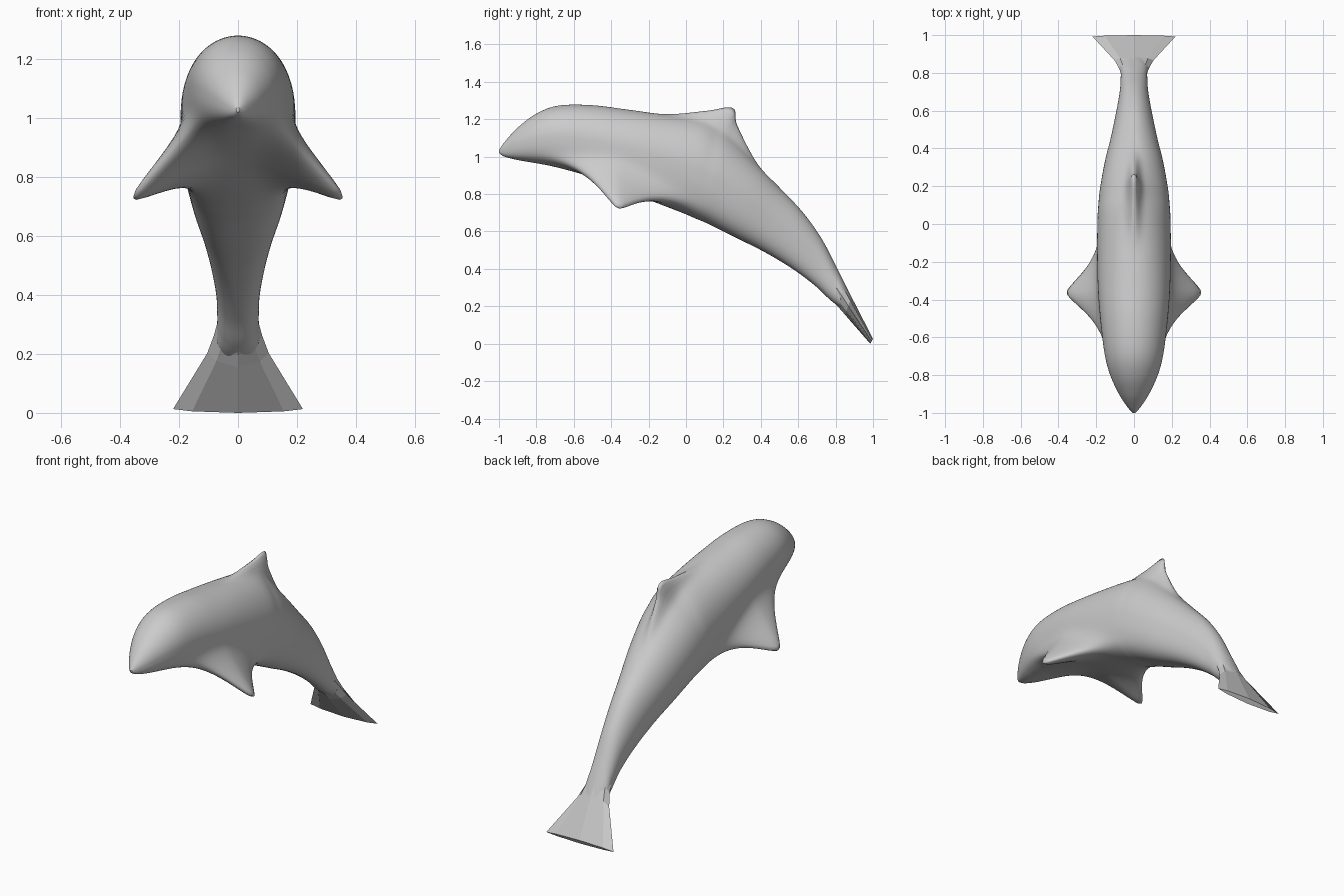
import bpy, bmesh, math

if "Cube" in bpy.data.objects:
    bpy.data.objects.remove(bpy.data.objects["Cube"])

# Station: top y, top z, belly y, belly z, half width, dorsal offset y, dorsal offset z
BODY = [
    (-1.00, 1.035, -1.00, 1.020, .006, 0, 0),
    (-0.97, 1.078, -0.97, 1.000, .034, 0, 0),
    (-0.90, 1.155, -0.90, .982, .080, 0, 0),
    (-0.80, 1.230, -0.80, .965, .126, 0, 0),
    (-0.68, 1.273, -0.70, .945, .155, 0, 0),
    (-0.50, 1.275, -0.55, .905, .176, 0, 0),
    (-0.30, 1.250, -0.40, .855, .190, 0, 0),
    (-0.10, 1.222, -0.20, .770, .195, 0, .005),
    (0.08, 1.185, -0.02, .700, .193, .03, .060),
    (0.17, 1.135, 0.05, .670, .188, .08, .125),
    (0.25, 1.080, 0.12, .640, .180, .025, .085),
    (0.38, .960, 0.26, .570, .156, 0, .005),
    (0.50, .835, 0.42, .490, .122, 0, 0),
    (0.62, .708, 0.57, .400, .094, 0, 0),
    (0.72, .570, 0.69, .310, .075, 0, 0),
    (0.80, .420, 0.77, .235, .070, 0, 0),
    (0.86, .298, 0.835, .188, .068, 0, 0),
    (0.93, .150, 0.925, .135, .015, 0, 0),
]
FLUKE = [
    (0.79, .430, 0.765, .250, .060, 0, 0),
    (0.845, .328, 0.815, .195, .082, 0, 0),
    (0.885, .250, 0.85, .155, .104, 0, 0),
    (1.00, .026, 0.985, .000, .220, 0, 0),
]


def spline(stations, steps):
    """Catmull-Rom interpolation of the station values."""
    p = [stations[0]] + stations + [stations[-1]]
    out = []
    for i in range(1, len(p) - 2):
        for k in range(steps):
            t = k / steps
            out.append([.5 * (2 * b + (c - a) * t + (2 * a - 5 * b + 4 * c - d) * t * t
                              + (3 * b - a - 3 * c + d) * t ** 3)
                        for a, b, c, d in zip(*p[i - 1:i + 3])])
    return out + [stations[-1]]


def point(s, a, fins):
    """Point at angle a on a station's cross-section, pulled out into the fins."""
    ty, tz, by, bz, w, fy, fz = s
    sn, cs = math.sin(a), math.cos(a)
    # Exponent: boxy lower body, round back, sharp-edged fluke
    e = (.77 if sn < 0 else 1) if fins else 1.5
    h = math.copysign(abs(sn) ** e, sn)
    x = w * math.copysign(abs(cs) ** min(e, 1), cs)
    y = (ty + by) / 2 + (ty - by) / 2 * h
    z = (tz + bz) / 2 + (tz - bz) / 2 * h
    if fins:
        if sn > 0:  # dorsal fin with flared root
            k = .8 * math.exp(-(cs / .15) ** 2) + .2 * math.exp(-(cs / .4) ** 2)
            y += fy * k
            z += fz * k
        side = 1 if cs >= 0 else -1  # flippers, flatter towards the belly
        off = math.atan2(sn, abs(cs)) + math.radians(42)
        d = y + .375
        k = math.exp(-(off / (.28 if off > 0 else .36)) ** 2)
        k *= math.exp(-(abs(d) / (.17 if d > 0 else .14)) ** 1.4)
        x += side * .207 * k
        y += .01 * k
        z -= .178 * k
    return x, y, z


def loft(name, stations, sides, smooth, fins=False):
    bm = bmesh.new()
    rings = [[bm.verts.new(point(s, 2 * math.pi * i / sides, fins)) for i in range(sides)]
             for s in stations]
    for r, q in zip(rings, rings[1:]):
        for i in range(sides):
            j = (i + 1) % sides
            bm.faces.new((r[i], r[j], q[j], q[i]))
    bm.faces.new(rings[0])
    bm.faces.new(rings[-1])
    bmesh.ops.recalc_face_normals(bm, faces=bm.faces)
    for f in bm.faces:
        f.smooth = smooth and len(f.verts) == 4
    mesh = bpy.data.meshes.new(name)
    bm.to_mesh(mesh)
    bm.free()
    obj = bpy.data.objects.new(name, mesh)
    bpy.context.collection.objects.link(obj)
    return obj


# Smooth body with dorsal fin and flippers
loft("dolphin_body", spline(BODY, 8), 96, True, fins=True)
# Faceted tail fluke
loft("tail_fluke", FLUKE, 8, False)
